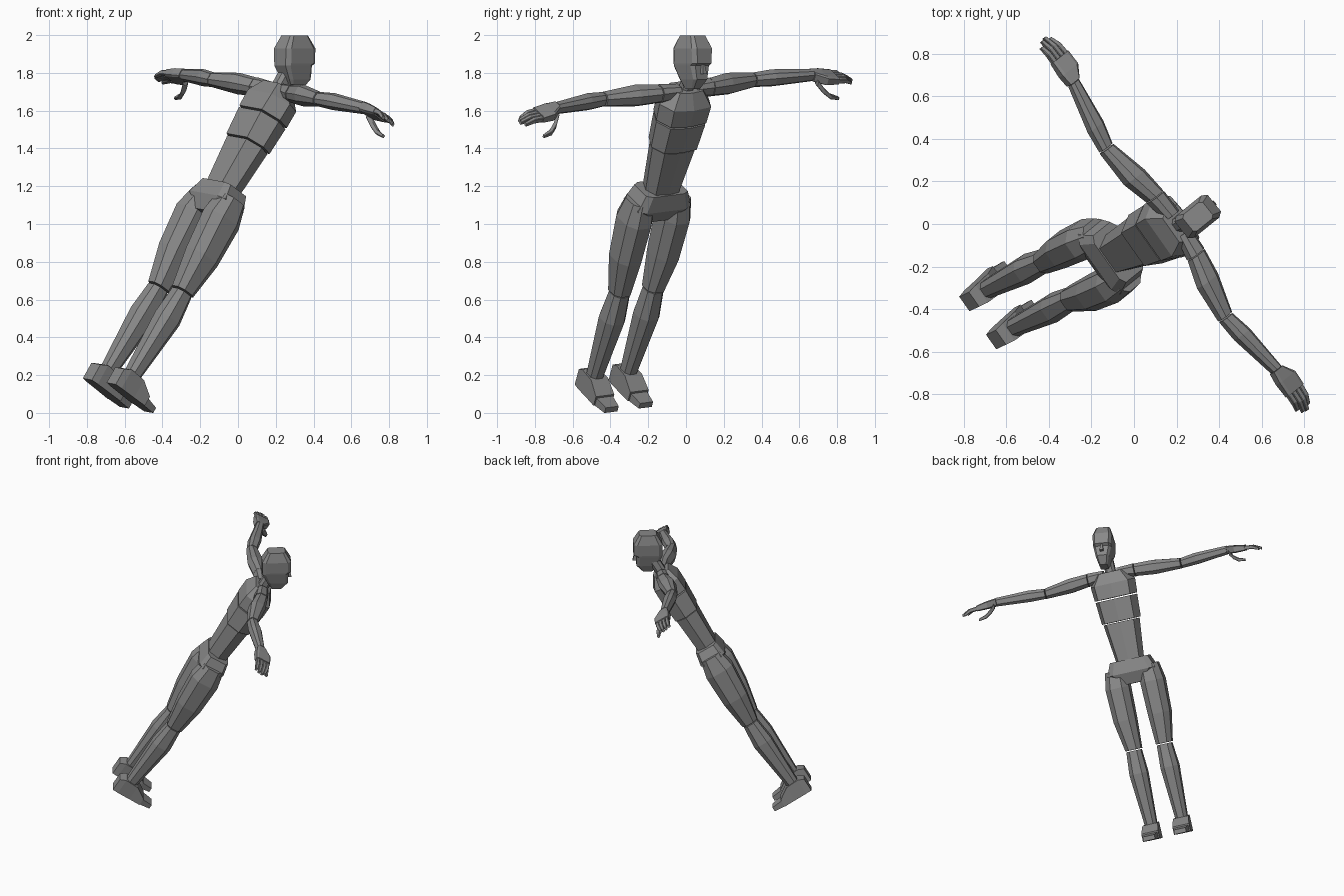
import bpy, bmesh
from mathutils import Matrix, Vector

if "Cube" in bpy.data.objects:
    bpy.data.objects.remove(bpy.data.objects["Cube"])

grey = bpy.data.materials.new("mannequin_grey")
grey.use_nodes = True
grey.diffuse_color = (0.25, 0.25, 0.25, 1)
grey.node_tree.nodes["Principled BSDF"].inputs["Base Color"].default_value = grey.diffuse_color


def frame(left, up, origin):
    """Placement matrix: x is the figure's left, y its back, z its up."""
    up = Vector(up).normalized()
    left = Vector(left)
    left = (left - up * left.dot(up)).normalized()
    back = up.cross(left)
    m = Matrix((left, back, up)).transposed().to_4x4()
    m.translation = origin
    return m


BODY = frame((-0.568, 0.815, 0.115), (0.476, 0.226, 0.85), (-0.07, -0.13, 1.2))
HEAD = frame((-0.628, 0.778, 0), (0, 0, 1), (0.3, 0.035, 0))

# Cross-sections, in units of the half sizes
OCTAGON = [(1, -.5), (1, .5), (.5, 1), (-.5, 1), (-1, .5), (-1, -.5), (-.5, -1), (.5, -1)]
BLOCK = [(1, -.75), (1, .75), (.75, 1), (-.75, 1), (-1, .75), (-1, -.75), (-.75, -1), (.75, -1)]
SQUARE = [(1, -1), (1, 1), (-1, 1), (-1, -1)]
TORSO = [(0, -1), (.75, -.85), (1, 0), (.68, 1), (-.68, 1), (-1, 0), (-.75, -.85)]


def loft(name, rings, section=OCTAGON, along="z", place=BODY, side=1):
    """Skin a run of sections; each ring is x, y, z and two half sizes."""
    bm = bmesh.new()
    loops = []
    for x, y, z, a, b in rings:
        loop = []
        for p, q in section:
            offset = {"x": (0, p * a, q * b), "y": (p * a, 0, q * b), "z": (p * a, q * b, 0)}[along]
            v = Vector((x, y, z)) + Vector(offset)
            v.x *= side
            loop.append(bm.verts.new(v))
        loops.append(loop)
    n = len(section)
    for low, high in zip(loops, loops[1:]):
        for i in range(n):
            j = (i + 1) % n
            bm.faces.new((low[i], low[j], high[j], high[i]))
    bm.faces.new(loops[0])
    bm.faces.new(loops[-1])
    bmesh.ops.recalc_face_normals(bm, faces=bm.faces)
    mesh = bpy.data.meshes.new(name)
    bm.to_mesh(mesh)
    bm.free()
    mesh.materials.append(grey)
    ob = bpy.data.objects.new(name, mesh)
    ob.matrix_world = place
    bpy.context.collection.objects.link(ob)


# Trunk, from the pelvis up
loft("pelvis", [(0, 0, -.18, .07, .06), (0, 0, -.1, .172, .095), (0, 0, -.01, .135, .08)], BLOCK)
loft("abdomen", [(0, 0, -.01, .1, .073), (0, 0, .255, .13, .085)], TORSO)
loft("ribs", [(0, 0, .262, .14, .092), (0, 0, .42, .15, .1)], TORSO)
loft("chest", [(0, 0, .43, .153, .102), (0, 0, .53, .16, .1), (0, .01, .61, .1, .06)], TORSO)
loft("neck", [(0, .01, .6, .036, .036), (0, .01, .72, .034, .036)])

# Head, held upright
loft("head", [(0, -.0, 1.715, .028, .035), (0, -.008, 1.765, .046, .072),
              (0, .01, 1.838, .062, .09), (0, 0, 1.85, .064, .1),
              (0, 0, 1.93, .067, .1), (0, 0, 1.998, .05, .06)], BLOCK, place=HEAD)
loft("nose", [(0, -.085, 1.795, .012, .02), (0, -.08, 1.845, .007, .014)], SQUARE, place=HEAD)

for label, s in (("left", 1), ("right", -1)):
    # Leg
    loft(label + "_thigh", [(.118, 0, -.07, .07, .075), (.125, 0, -.19, .083, .102),
                            (.124, -.01, -.42, .078, .09), (.11, -.02, -.63, .056, .058)], side=s)
    loft(label + "_shin", [(.11, -.02, -.638, .052, .052), (.112, -.018, -.8, .063, .068),
                           (.11, 0, -1.165, .042, .042)], side=s)
    loft(label + "_foot", [(.11, .09, -1.222, .042, .048), (.11, .05, -1.212, .05, .058),
                           (.11, -.045, -1.215, .055, .055), (.112, -.125, -1.242, .06, .028)],
         SQUARE, "y", side=s)
    loft(label + "_toes", [(.112, -.125, -1.247, .052, .023), (.112, -.205, -1.253, .042, .016)],
         SQUARE, "y", side=s)

    # Arm
    loft(label + "_shoulder", [(.05, .01, .595, .038, .032), (.165, .02, .585, .045, .046)],
         along="x", side=s)
    loft(label + "_upper_arm", [(.17, .02, .585, .044, .044), (.3, .045, .575, .056, .05),
                                (.485, .07, .56, .036, .036)], along="x", side=s)
    loft(label + "_forearm", [(.492, .07, .56, .034, .035), (.6, .055, .568, .042, .04),
                              (.83, .02, .578, .027, .03)], along="x", side=s)

    # Hand
    loft(label + "_palm", [(.832, .02, .578, .03, .028), (.89, 0, .572, .054, .027),
                           (.965, -.005, .565, .053, .02)], BLOCK, "x", side=s)
    for i, reach in enumerate((.1, .118, .112, .09)):
        y = -.044 + i * .026
        loft(f"{label}_finger_{i + 1}", [(.96, y, .565, .012, .014), (.96 + reach * .55, y * .95, .56, .012, .013),
                                         (.96 + reach, y * .85, .538, .009, .009)], BLOCK, "x", side=s)
    loft(label + "_thumb", [(.845, -.02, .555, .014, .016), (.875, -.055, .52, .014, .015),
                            (.91, -.078, .495, .013, .013), (.96, -.088, .483, .008, .008)],
         BLOCK, "x", side=s)
